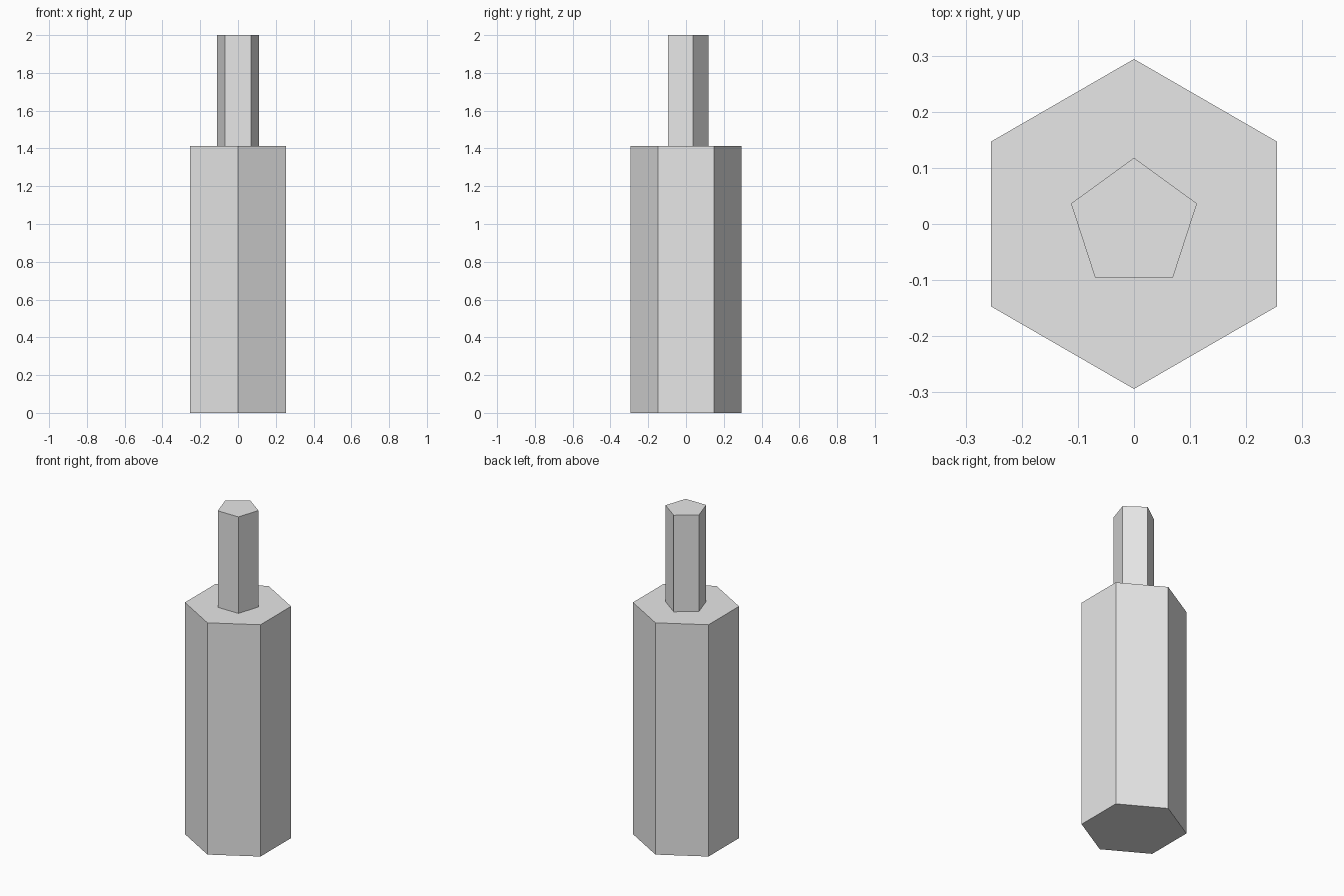
import bpy
import bmesh
import math

if "Cube" in bpy.data.objects:
    bpy.data.objects.remove(bpy.data.objects["Cube"])

grey = bpy.data.materials.new("light grey")
grey.diffuse_color = (0.8, 0.8, 0.8, 1.0)
grey.use_nodes = True
grey.node_tree.nodes["Principled BSDF"].inputs["Base Color"].default_value = grey.diffuse_color


def prism(name, sides, radius, z0, z1):
    """Upright regular prism with one corner pointing to +y."""
    bm = bmesh.new()
    ring = []
    for i in range(sides):
        a = math.pi / 2 + math.tau * i / sides
        ring.append(bm.verts.new((radius * math.cos(a), radius * math.sin(a), z0)))
    base = bm.faces.new(ring)
    out = bmesh.ops.extrude_face_region(bm, geom=[base], use_keep_orig=True)
    top = [v for v in out["geom"] if isinstance(v, bmesh.types.BMVert)]
    bmesh.ops.translate(bm, verts=top, vec=(0, 0, z1 - z0))
    bmesh.ops.recalc_face_normals(bm, faces=bm.faces)
    mesh = bpy.data.meshes.new(name)
    bm.to_mesh(mesh)
    bm.free()
    mesh.materials.append(grey)
    obj = bpy.data.objects.new(name, mesh)
    bpy.context.collection.objects.link(obj)
    return obj


# Hexagonal body
prism("body", 6, 0.294, 0.0, 1.412)
# Pentagonal stem standing on the body
prism("stem", 5, 0.118, 1.412, 2.0)
